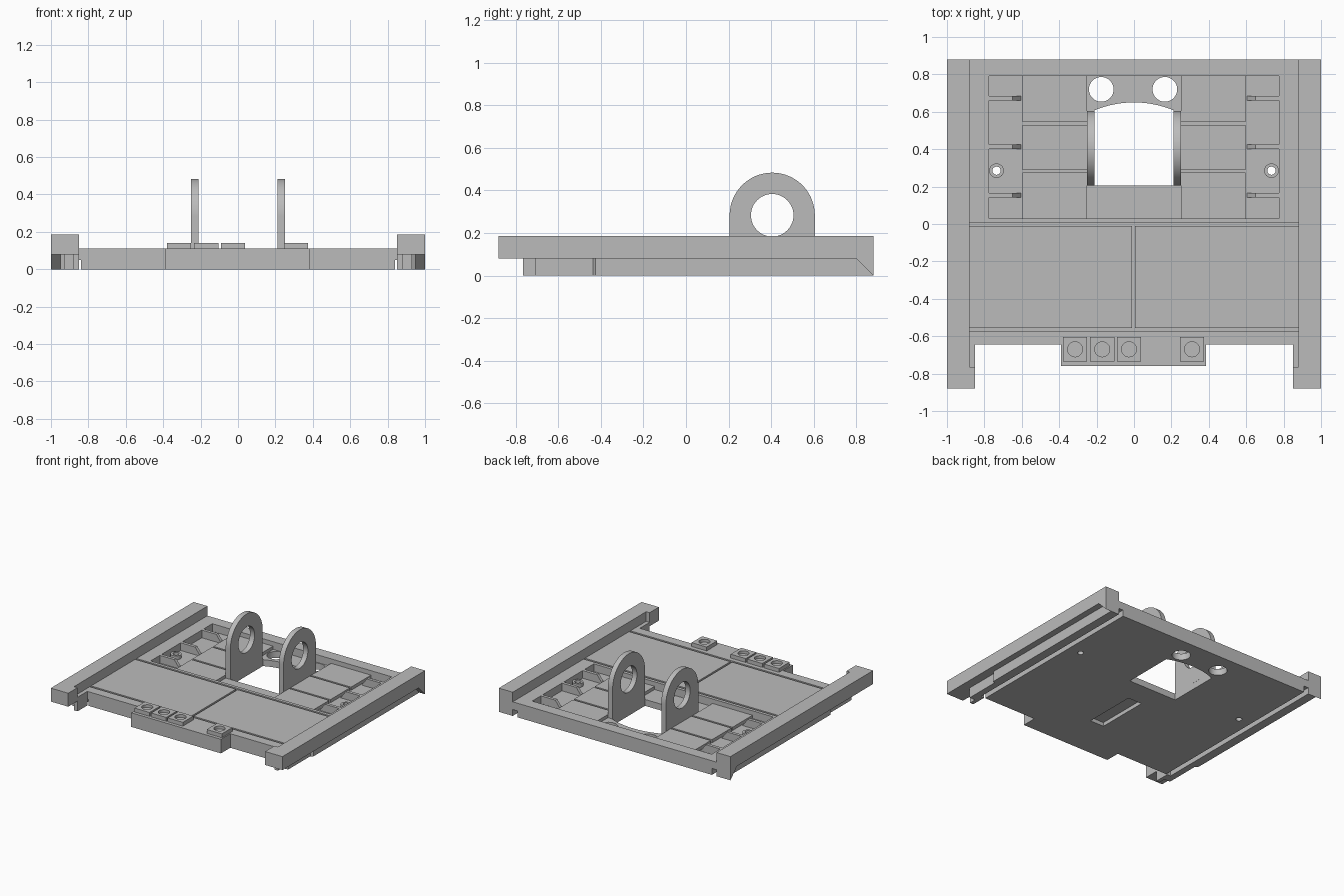
import bpy
import bmesh
import math

old = bpy.data.objects.get("Cube")
if old:
    bpy.data.objects.remove(old, do_unlink=True)

gray = bpy.data.materials.new("plain_gray")
gray.use_nodes = True
color = (0.5, 0.5, 0.5, 1)
gray.diffuse_color = color
gray.node_tree.nodes["Principled BSDF"].inputs["Base Color"].default_value = color


def prism(name, points, lo, hi, axis="z"):
    """Extrude a closed 2D outline along an axis."""
    place = {"x": lambda a, b, t: (t, a, b),
             "y": lambda a, b, t: (a, t, b),
             "z": lambda a, b, t: (a, b, t)}[axis]
    bm = bmesh.new()
    base = bm.faces.new([bm.verts.new(place(a, b, lo)) for a, b in points])
    moved = bmesh.ops.extrude_face_region(bm, geom=[base])["geom"]
    verts = [v for v in moved if isinstance(v, bmesh.types.BMVert)]
    bmesh.ops.translate(bm, verts=verts, vec=place(0, 0, hi - lo))
    bmesh.ops.recalc_face_normals(bm, faces=bm.faces)
    mesh = bpy.data.meshes.new(name)
    bm.to_mesh(mesh)
    bm.free()
    mesh.materials.append(gray)
    obj = bpy.data.objects.new(name, mesh)
    bpy.context.collection.objects.link(obj)
    return obj


def box(name, x, y, z):
    x, y = sorted(x), sorted(y)
    return prism(name, [(x[0], y[0]), (x[1], y[0]), (x[1], y[1]), (x[0], y[1])], *z)


def arc(cx, cy, r, start=0, end=360, steps=48):
    count = steps if end - start == 360 else steps + 1
    angles = [math.radians(start + (end - start) * i / steps) for i in range(count)]
    return [(cx + r * math.cos(a), cy + r * math.sin(a)) for a in angles]


def cut(target, cutter):
    mod = target.modifiers.new("cut", "BOOLEAN")
    mod.operation = "DIFFERENCE"
    mod.solver = "EXACT"
    mod.object = cutter
    bpy.context.view_layer.objects.active = target
    bpy.ops.object.modifier_apply(modifier=mod.name)
    bpy.data.objects.remove(cutter, do_unlink=True)


def smooth(obj):
    bpy.ops.object.select_all(action="DESELECT")
    obj.select_set(True)
    bpy.context.view_layer.objects.active = obj
    bpy.ops.object.shade_smooth_by_angle(angle=math.radians(30))


TOP, FLOOR, PANEL = 0.11, 0.05, 0.075

# Base plate with front tongue and corner feet
outline = [(0.88, 0.88), (-0.88, 0.88), (-0.88, -0.765), (-0.85, -0.765),
           (-0.85, -0.645), (-0.39, -0.645), (-0.39, -0.76), (0.385, -0.76),
           (0.385, -0.645), (0.85, -0.645), (0.85, -0.765), (0.88, -0.765)]
plate = prism("base_plate", outline, 0, TOP)

# Recessed bay, panel seams and underside slot
cut(plate, box("bay", (-0.775, 0.775), (0.03, 0.79), (FLOOR, 0.3)))
for y in (-0.003, -0.563):
    cut(plate, box("seam", (-0.9, 0.9), (y - 0.008, y + 0.008), (0.095, 0.3)))
cut(plate, box("middle_seam", (-0.01, 0.005), (-0.563, -0.003), (0.095, 0.3)))
cut(plate, box("slot", (-0.06, 0.06), (-0.41, 0.01), (-0.1, 0.03)))
for s in (-1, 1):
    cut(plate, box("under_groove", (s * 0.84, s * 0.9), (-0.645, 1), (-0.1, 0.05)))

# Arched central opening and round through holes
opening = [(-0.21, 0.205), (0.21, 0.205)] + arc(0, 0.1, 0.55, 67.5, 112.5, 24)
cut(plate, prism("opening", opening, -0.1, 0.3))
for x in (-0.175, 0.165):
    cut(plate, prism("round_hole", arc(x, 0.72, 0.066), -0.1, 0.3))
for s in (-1, 1):
    cut(plate, prism("pin_hole", arc(s * 0.735, 0.285, 0.022), -0.1, 0.3))
smooth(plate)

for s, side in ((1, "left"), (-1, "right")):
    # Side rails with a wider front end
    rail = [(s * 0.88, 0.88), (s, 0.88), (s, -0.88), (s * 0.85, -0.88),
            (s * 0.85, -0.765), (s * 0.88, -0.765)]
    prism(side + "_rail", rail, 0.08, 0.185)

    # Lower runner, stepped in near the front, with a rear wedge
    runner = [(s * 0.88, 0.88), (s * 0.95, 0.88), (s * 0.95, -0.425),
              (s * 0.93, -0.437), (s * 0.93, -0.71), (s * 0.88, -0.71)]
    prism(side + "_runner", runner, 0, 0.08)
    wedge = [(0.88, 0), (0.88, 0.08), (0.8, 0.08)]
    prism(side + "_wedge", wedge, *sorted((s * 0.95, s)), axis="x")

    # Inset panels in the bay
    for i, (y0, y1) in enumerate(((0.03, 0.275), (0.29, 0.53), (0.545, 0.79))):
        box(f"{side}_panel_{i}", (s * 0.25, s * 0.595), (y0, y1), (FLOOR, PANEL))

    # Sloped ribs in the outer cells
    for i, y in enumerate((0.155, 0.412, 0.672)):
        rib = [(s * 0.775, FLOOR), (s * 0.775, TOP), (s * 0.65, TOP), (s * 0.605, FLOOR)]
        prism(f"{side}_rib_{i}", rib, y - 0.012, y + 0.012, axis="y")

    # Pin boss
    boss = prism(side + "_boss", arc(s * 0.735, 0.285, 0.039), FLOOR, 0.08)
    cut(boss, prism("boss_hole", arc(s * 0.735, 0.285, 0.022), -0.1, 0.3))
    smooth(boss)

    # Upright lug with a round eye
    profile = [(0.205, FLOOR), (0.605, FLOOR)] + arc(0.405, 0.283, 0.2, 0, 180)
    lug = prism(side + "_lug", profile, *sorted((s * 0.21, s * 0.25)), axis="x")
    cut(lug, prism("eye", arc(0.405, 0.283, 0.1), -0.4, 0.4, axis="x"))
    smooth(lug)

# Square pads with round sockets on the tongue
for i, x in enumerate((-0.315, -0.17, -0.027, 0.31)):
    pad = box(f"pad_{i}", (x - 0.065, x + 0.065), (-0.735, -0.605), (TOP, 0.14))
    cut(pad, prism("socket", arc(x, -0.67, 0.04), 0.118, 0.3))
    smooth(pad)
